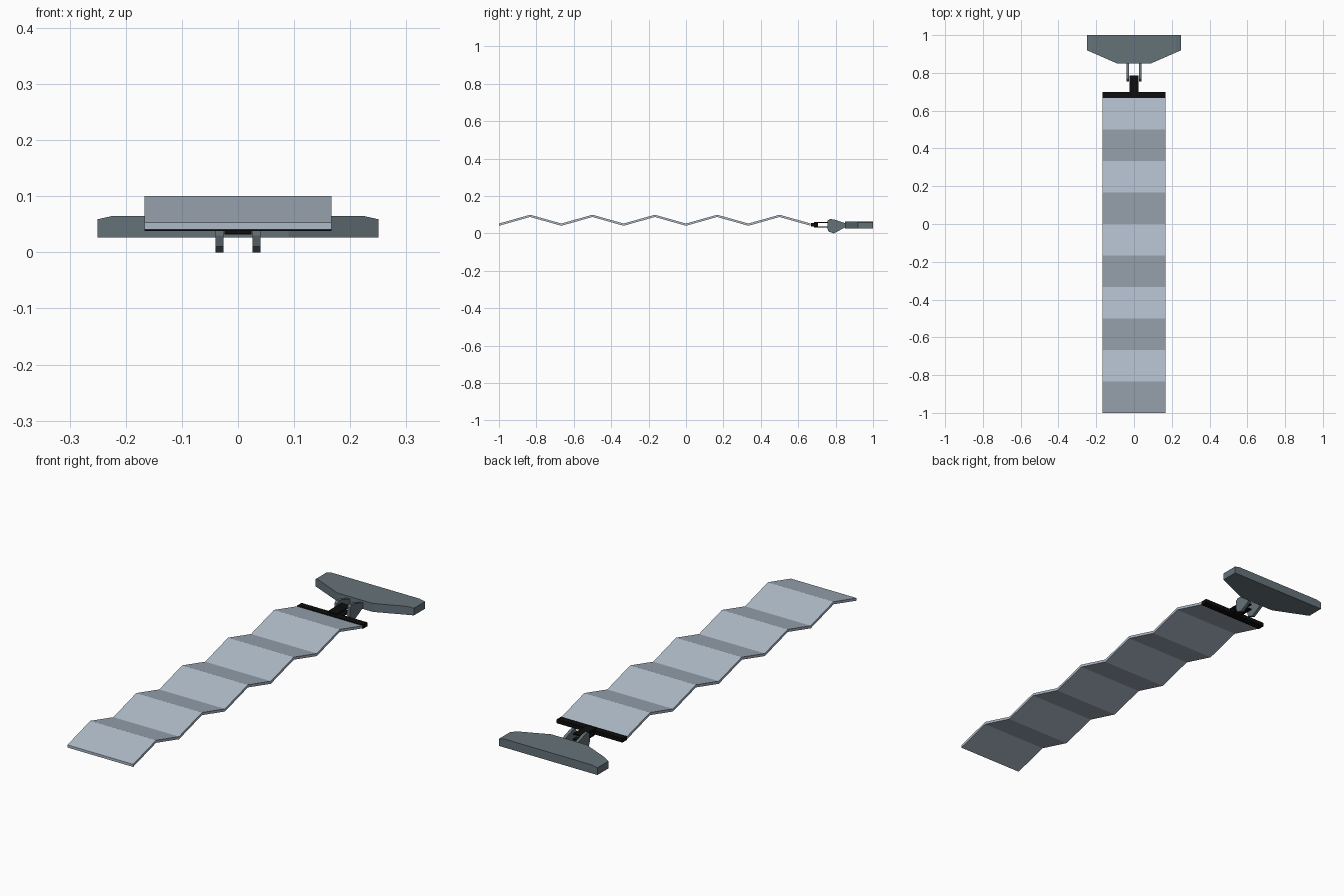
import bpy, bmesh
from mathutils import Vector

if "Cube" in bpy.data.objects:
    bpy.data.objects.remove(bpy.data.objects["Cube"])


def material(name, rgb):
    m = bpy.data.materials.new(name)
    m.diffuse_color = (*rgb, 1)
    m.use_nodes = True
    m.node_tree.nodes["Principled BSDF"].inputs["Base Color"].default_value = m.diffuse_color
    return m


PANEL = material("pale blue grey", (0.42, 0.49, 0.57))
BODY = material("slate grey", (0.13, 0.17, 0.19))
BLACK = material("black", (0.004, 0.004, 0.004))


def prism(name, outline, axis, lo, hi, mat):
    """Extrude a 2D outline along x (outline is y,z) or z (outline is x,y)."""
    place = (lambda a, b, t: (t, a, b)) if axis == "x" else (lambda a, b, t: (a, b, t))
    bm = bmesh.new()
    face = bm.faces.new([bm.verts.new(place(a, b, lo)) for a, b in outline])
    ext = bmesh.ops.extrude_face_region(bm, geom=[face])
    moved = [v for v in ext["geom"] if isinstance(v, bmesh.types.BMVert)]
    bmesh.ops.translate(bm, verts=moved, vec=Vector(place(0, 0, hi - lo)))
    bmesh.ops.recalc_face_normals(bm, faces=bm.faces)
    mesh = bpy.data.meshes.new(name)
    bm.to_mesh(mesh)
    bm.free()
    mesh.materials.append(mat)
    ob = bpy.data.objects.new(name, mesh)
    bpy.context.collection.objects.link(ob)
    return ob


def box(name, x, y, z, mat):
    return prism(name, [(-x, y[0]), (x, y[0]), (x, y[1]), (-x, y[1])], "z", *z, mat)


# folded panel: ten hinged slats in a zigzag, one strip per slat
STEP, THICK = 1 / 6, 0.012
for i in range(10):
    y0, y1 = -1 + i * STEP, -1 + (i + 1) * STEP
    z0, z1 = (0.053, 0.1) if i % 2 == 0 else (0.1, 0.053)
    prism(f"panel_slat_{i + 1}",
          [(y0, z0), (y1, z1), (y1, z1 - THICK), (y0, z0 - THICK)],
          "x", -0.167, 0.167, PANEL)

# black end bar and the two thin plates leading to the hinge
box("end_bar", 0.167, (0.668, 0.7), (0.038, 0.056), BLACK)
box("hinge_block", 0.024, (0.685, 0.705), (0.033, 0.062), BLACK)
box("upper_hinge_plate", 0.024, (0.7, 0.786), (0.057, 0.062), BLACK)
box("lower_hinge_plate", 0.024, (0.7, 0.786), (0.032, 0.037), BLACK)

# pair of hinge brackets
BRACKET = [(0.755, 0.03), (0.757, 0.068), (0.768, 0.077), (0.79, 0.075),
           (0.85, 0.055), (0.85, 0.032), (0.79, 0.0), (0.762, 0.01)]
for side, s in (("left", -1), ("right", 1)):
    prism(side + "_bracket", BRACKET, "x", *sorted((s * 0.026, s * 0.04)), BODY)

# tapered end body with slightly lowered tips
body = prism("end_body", [(-0.25, 1), (-0.25, 0.92), (-0.09, 0.85),
                          (0.09, 0.85), (0.25, 0.92), (0.25, 1)],
             "z", 0.026, 0.065, BODY)
bm = bmesh.new()
bm.from_mesh(body.data)
for x in (-0.223, 0.223):
    bmesh.ops.bisect_plane(bm, geom=bm.verts[:] + bm.edges[:] + bm.faces[:],
                           plane_co=(x, 0, 0), plane_no=(1, 0, 0))
for v in bm.verts:
    if abs(v.co.x) > 0.24 and v.co.z > 0.05:
        v.co.z = 0.059
bm.to_mesh(body.data)
bm.free()
